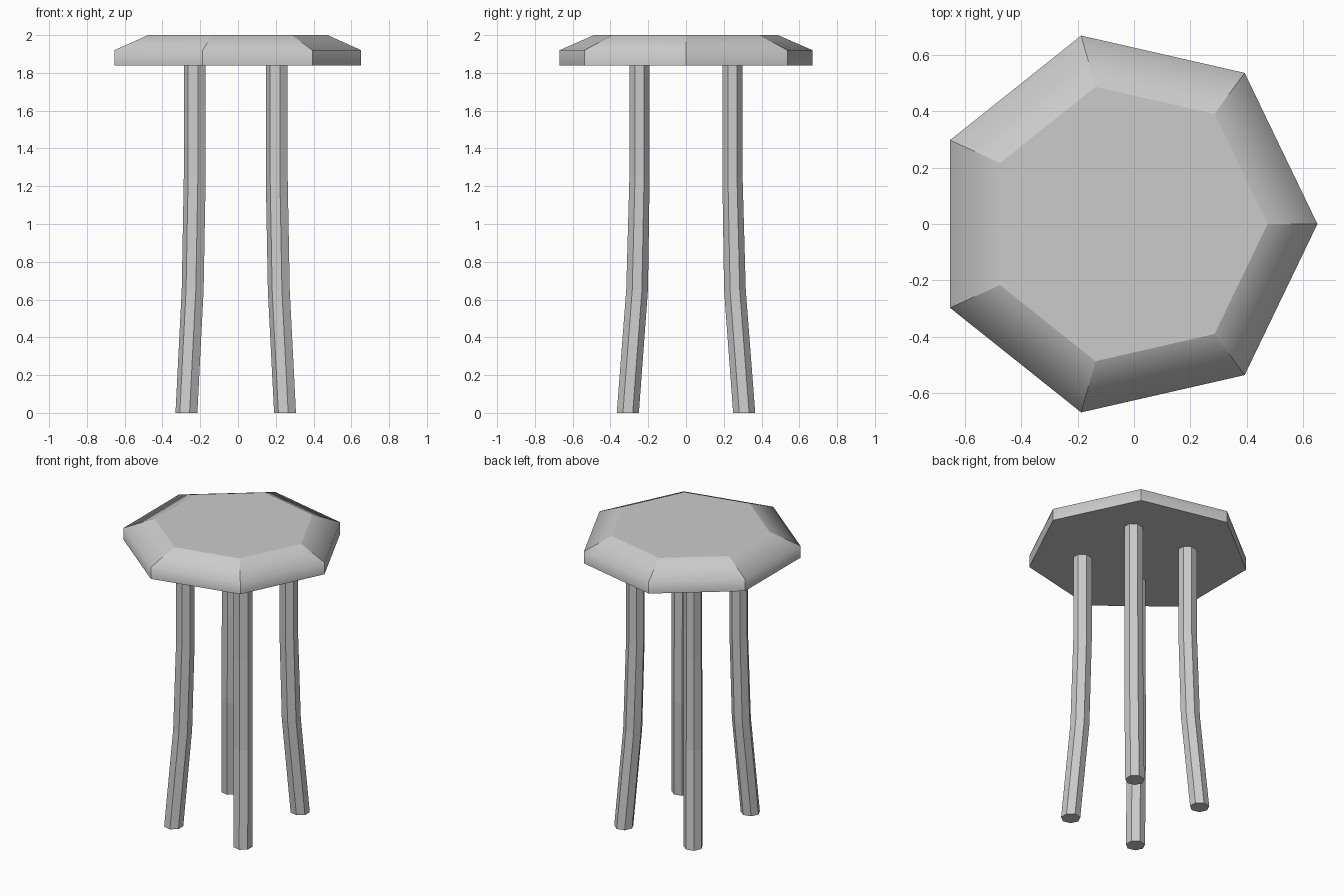
import bpy, bmesh, math

if "Cube" in bpy.data.objects:
    bpy.data.objects.remove(bpy.data.objects["Cube"])

SIDES = 7


def ring(bm, cx, cy, z, rx, ry, turn=0.0):
    """Seven-sided loop of vertices at one height."""
    return [bm.verts.new((cx + rx * math.cos(turn + math.tau * i / SIDES),
                          cy + ry * math.sin(turn + math.tau * i / SIDES), z))
            for i in range(SIDES)]


def skin(name, bm, rings):
    """Bridge stacked loops (bottom to top), cap both ends, make an object."""
    for a, b in zip(rings, rings[1:]):
        for i in range(SIDES):
            j = (i + 1) % SIDES
            bm.faces.new((a[i], a[j], b[j], b[i]))
    bm.faces.new(rings[0][::-1])
    bm.faces.new(rings[-1])
    bmesh.ops.recalc_face_normals(bm, faces=bm.faces)
    mesh = bpy.data.meshes.new(name)
    obj = bpy.data.objects.new(name, mesh)
    bpy.context.collection.objects.link(obj)
    return obj, mesh


# Seat: heptagonal slab with a wide chamfer, softened only around the rim
bm = bmesh.new()
inset = 0.728
loops = [ring(bm, -0.035 * s, 0, z, 0.687 * s, 0.687 * s)
         for z, s in ((1.84, 1), (1.92, 1), (2.0, inset))]
seat, mesh = skin("seat", bm, loops)
rim = {frozenset((loops[1][i], loops[1][(i + 1) % SIDES])) for i in range(SIDES)}
for e in bm.edges:
    e.smooth = frozenset(e.verts) in rim
for f in bm.faces:
    f.smooth = True
bm.to_mesh(mesh)
bm.free()

# Legs: slim seven-sided posts that splay outward near the floor
# (height, outward x, outward y, y radius)
path = ((0.0, 0.261, 0.308, 0.060), (0.65, 0.228, 0.259, 0.059),
        (1.25, 0.217, 0.246, 0.055), (1.85, 0.217, 0.246, 0.055))
for depth, sy in (("front", -1), ("back", 1)):
    for side, sx in (("left", -1), ("right", 1)):
        bm = bmesh.new()
        loops = [ring(bm, sx * x - 0.009, sy * y, z, 0.061, ry, math.pi)
                 for z, x, y, ry in path]
        leg, mesh = skin(f"{depth}_{side}_leg", bm, loops)
        bm.to_mesh(mesh)
        bm.free()
